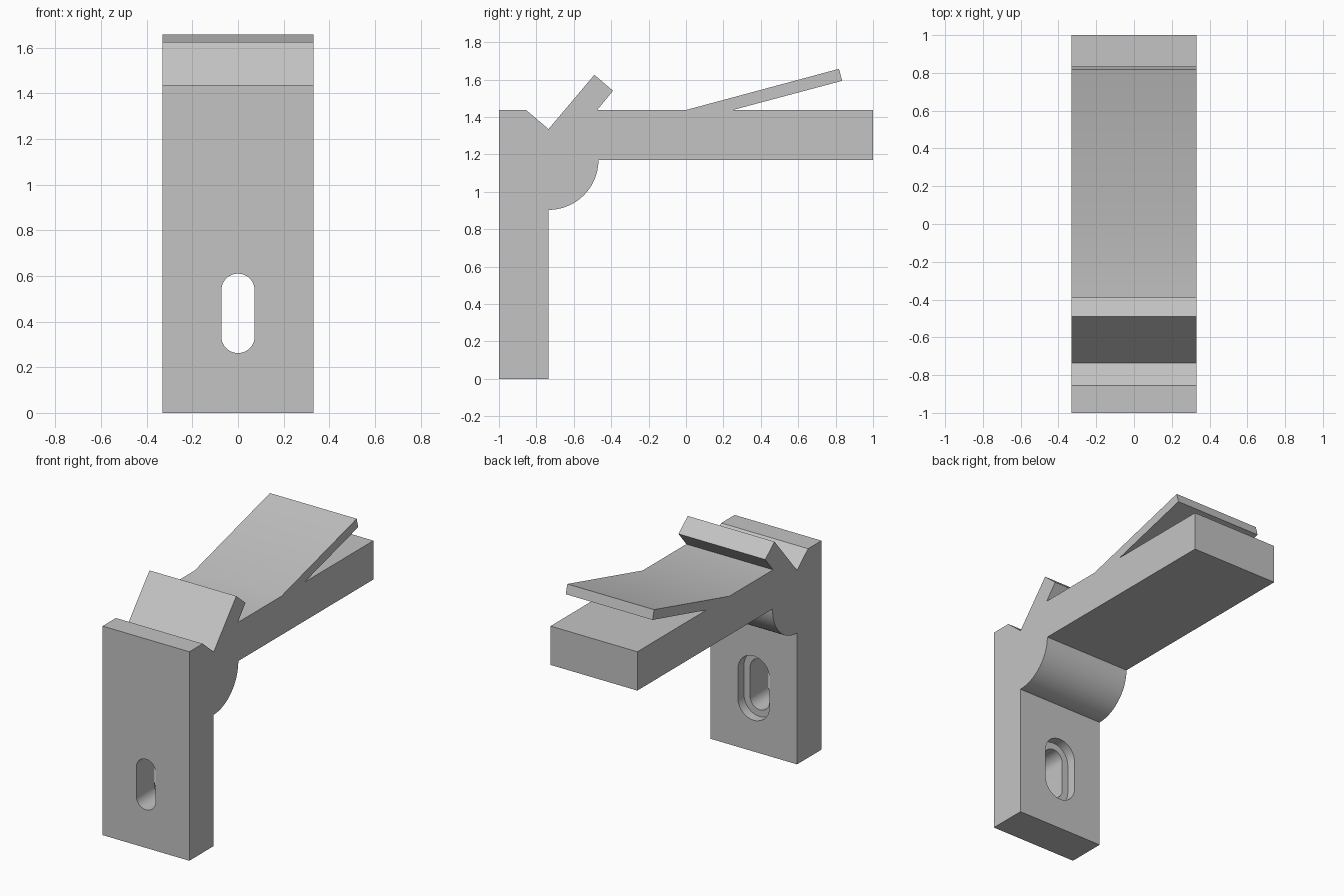
import bpy
import bmesh
from math import sin, cos, pi, radians
from mathutils import Vector

if "Cube" in bpy.data.objects:
    bpy.data.objects.remove(bpy.data.objects["Cube"], do_unlink=True)

HALF_WIDTH = 0.33
LEG_BACK = -0.735     # rear face of the upright leg
BEAM_BOTTOM = 1.17
BEAM_TOP = 1.437


def arc(cx, cy, radius, start, end, steps):
    """Points along a circular arc, angles in degrees."""
    angles = [radians(start + (end - start) * i / steps) for i in range(steps + 1)]
    return [(cx + radius * cos(a), cy + radius * sin(a)) for a in angles]


def prism(name, points, offset):
    """Extrude a closed outline by an offset vector."""
    mesh = bpy.data.meshes.new(name)
    bm = bmesh.new()
    face = bm.faces.new([bm.verts.new(p) for p in points])
    result = bmesh.ops.extrude_face_region(bm, geom=[face])
    moved = [v for v in result["geom"] if isinstance(v, bmesh.types.BMVert)]
    bmesh.ops.translate(bm, verts=moved, vec=Vector(offset))
    bmesh.ops.recalc_face_normals(bm, faces=bm.faces)
    bm.to_mesh(mesh)
    bm.free()
    obj = bpy.data.objects.new(name, mesh)
    bpy.context.collection.objects.link(obj)
    return obj


def slot_cutter(name, radius, y_start, y_end):
    """Upright rounded slot running along y."""
    low, high = 0.335, 0.537
    outline = arc(0, high, radius, 0, 180, 20) + arc(0, low, radius, 180, 360, 20)
    return prism(name, [(x, y_start, z) for x, z in outline], (0, y_end - y_start, 0))


# Side profile: leg, rounded gusset, beam, spring tongue, hooked lip and notch
profile = [(-1, 0), (LEG_BACK, 0)]
profile += arc(LEG_BACK, BEAM_BOTTOM, 0.267, -90, 0, 24)
profile += [(1, BEAM_BOTTOM), (1, BEAM_TOP)]
profile += [(0.25, BEAM_TOP), (0.835, 1.593), (0.818, 1.657), (0, BEAM_TOP)]
profile += [(-0.475, BEAM_TOP), (-0.39, 1.54), (-0.49, 1.625)]
profile += [(LEG_BACK, 1.335), (-0.855, BEAM_TOP), (-1, BEAM_TOP)]
bracket = prism("bracket", [(-HALF_WIDTH, y, z) for y, z in profile],
                (2 * HALF_WIDTH, 0, 0))

# Screw slot through the leg, with a wider recess at the back
cutters = [
    slot_cutter("slot_cutter", 0.073, -1.1, LEG_BACK + 0.1),
    slot_cutter("recess_cutter", 0.12, LEG_BACK - 0.066, LEG_BACK + 0.1),
]
bpy.ops.object.select_all(action="DESELECT")
bpy.context.view_layer.objects.active = bracket
bracket.select_set(True)
for cutter in cutters:
    cutter.hide_render = True
    modifier = bracket.modifiers.new(cutter.name, "BOOLEAN")
    modifier.operation = "DIFFERENCE"
    modifier.solver = "EXACT"
    modifier.object = cutter
    bpy.ops.object.modifier_apply(modifier=modifier.name)
for cutter in cutters:
    bpy.data.objects.remove(cutter, do_unlink=True)

# Plain grey material
grey = bpy.data.materials.new("light_grey")
grey.use_nodes = True
colour = (0.55, 0.55, 0.55, 1)
grey.diffuse_color = colour
grey.node_tree.nodes["Principled BSDF"].inputs["Base Color"].default_value = colour
bracket.data.materials.clear()
bracket.data.materials.append(grey)

bpy.ops.object.shade_smooth_by_angle(angle=radians(30))
